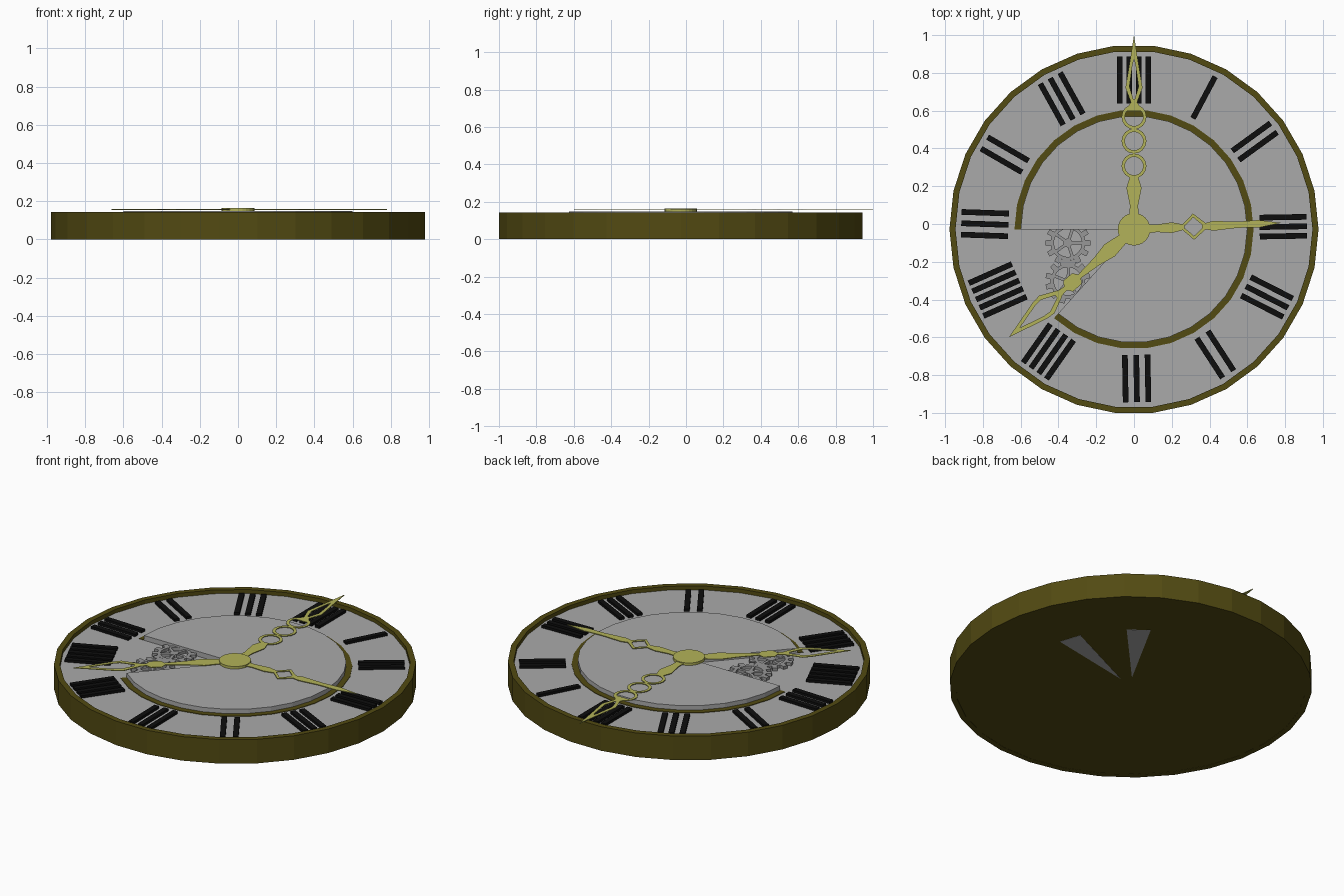
import bpy, bmesh, math
from mathutils import Matrix, Vector

if "Cube" in bpy.data.objects:
    bpy.data.objects.remove(bpy.data.objects["Cube"])

CY = -0.028          # clock centre in y
SIDES = 30
STEP = math.tau / SIDES


def material(name, rgb):
    m = bpy.data.materials.new(name)
    m.diffuse_color = (*rgb, 1)
    m.use_nodes = True
    m.node_tree.nodes["Principled BSDF"].inputs["Base Color"].default_value = m.diffuse_color
    return m


BROWN = material("dark bronze", (0.085, 0.069, 0.006))
GREY = material("dial grey", (0.40, 0.40, 0.40))
GEAR = material("gear grey", (0.31, 0.31, 0.31))
BLACK = material("marker black", (0.004, 0.004, 0.004))
GOLD = material("pale gold", (0.45, 0.45, 0.10))


def finish(name, bm, mat, angle=0.0, x=0.0, y=0.0):
    bmesh.ops.transform(bm, verts=bm.verts, matrix=Matrix.Translation((x, y + CY, 0))
                        @ Matrix.Rotation(angle, 4, 'Z'))
    bmesh.ops.recalc_face_normals(bm, faces=bm.faces)
    me = bpy.data.meshes.new(name)
    bm.to_mesh(me)
    bm.free()
    me.materials.append(mat)
    ob = bpy.data.objects.new(name, me)
    bpy.context.collection.objects.link(ob)
    return ob


def plate(bm, pts, z0, z1):
    """Solid flat plate with the given outline."""
    lo = [bm.verts.new((p[0], p[1], z0)) for p in pts]
    hi = [bm.verts.new((p[0], p[1], z1)) for p in pts]
    bm.faces.new(lo[::-1])
    bm.faces.new(hi)
    n = len(pts)
    for i in range(n):
        j = (i + 1) % n
        bm.faces.new((lo[i], lo[j], hi[j], hi[i]))


def frame(bm, outer, inner, z0, z1, closed=True):
    """Flat plate with an open middle; open-ended arcs get end caps."""
    rows = [[bm.verts.new((*o, z0)), bm.verts.new((*o, z1)),
             bm.verts.new((*i, z1)), bm.verts.new((*i, z0))]
            for o, i in zip(outer, inner)]
    n = len(rows)
    for a in range(n if closed else n - 1):
        r, s = rows[a], rows[(a + 1) % n]
        for k in range(4):
            bm.faces.new((r[k], s[k], s[(k + 1) % 4], r[(k + 1) % 4]))
    if not closed:
        bm.faces.new(rows[0])
        bm.faces.new(rows[-1][::-1])


def arc(r, a0=0, count=SIDES, step=STEP, cx=0.0):
    return [(cx + r * math.cos(a0 + i * step), r * math.sin(a0 + i * step))
            for i in range(count)]


def mirrored(half):
    """Symmetric outline from (distance, half width) pairs."""
    return ([(x, -w) for x, w in half]
            + [(x, w) for x, w in reversed(half) if w > 0])


# --- case: bronze back and raised rim
bm = bmesh.new()
plate(bm, arc(0.96), 0.001, 0.105)
finish("case_back", bm, BROWN)
bm = bmesh.new()
frame(bm, arc(0.977), arc(0.945), 0.0, 0.143)
finish("case_rim", bm, BROWN)

# --- dial, and centre disc with a four-segment cutaway
bm = bmesh.new()
plate(bm, arc(0.946), 0.10, 0.12)
finish("dial", bm, GREY)
START = math.radians(228)
bm = bmesh.new()
plate(bm, [(0, 0)] + arc(0.60, START, 27), 0.11, 0.149)
finish("centre_disc", bm, GREY)
bm = bmesh.new()
frame(bm, arc(0.633, START, 27), arc(0.599, START, 27), 0.11, 0.123, closed=False)
finish("inner_ring", bm, BROWN)

# --- two grey slivers visible on the back
for k in (1, 4):
    bm = bmesh.new()
    a = k * STEP
    plate(bm, [(0.1 * math.cos(a + STEP / 2), 0.1 * math.sin(a + STEP / 2))]
          + arc(0.62, a, 2), 0.0, 0.003)
    finish("back_sliver", bm, GREY)

# --- gears in the cutaway
for gx, gy, turn in ((-0.35, -0.072, 0.0), (-0.35, -0.275, 0.26)):
    bm = bmesh.new()
    teeth, outer, inner = 12, [], []
    for i in range(teeth):
        for f, r in ((-0.30, 0.092), (-0.22, 0.12), (0.22, 0.12), (0.30, 0.092)):
            a = (i + f) * math.tau / teeth
            outer.append((r * math.cos(a), r * math.sin(a)))
            inner.append((0.074 * math.cos(a), 0.074 * math.sin(a)))
    frame(bm, outer, inner, 0.118, 0.138)
    plate(bm, arc(0.024, 0, 12, math.tau / 12), 0.118, 0.139)
    for i in range(5):
        c, s = math.cos(i * math.tau / 5), math.sin(i * math.tau / 5)
        plate(bm, [(c * x - s * y, s * x + c * y) for x, y in
                   ((0.015, -0.008), (0.08, -0.008), (0.08, 0.008), (0.015, 0.008))],
              0.118, 0.137)
    finish("gear", bm, GEAR, turn, gx, gy)

# --- plain bar markers at the hours: (angle, bar count, total width)
MARKERS = [(62, 1, 0.03), (36, 2, 0.09), (1, 3, 0.13), (-27, 3, 0.14), (-57, 2, 0.10),
           (-89, 3, 0.15), (235, 4, 0.18), (204, 5, 0.22), (178, 3, 0.15),
           (150, 2, 0.10), (119, 3, 0.15), (90, 4, 0.18)]
for deg, count, width in MARKERS:
    bm = bmesh.new()
    for i in range(count):
        y = 0 if count == 1 else (i / (count - 1) - 0.5) * (width - 0.03)
        plate(bm, [(0.665, y - 0.015), (0.915, y - 0.015),
                   (0.915, y + 0.015), (0.665, y + 0.015)], 0.115, 0.135)
    finish("hour_marker", bm, BLACK, math.radians(deg))

# --- hands, drawn along x and turned into place
Z0, Z1 = 0.155, 0.159


def spear(bm, half_out, half_in):
    frame(bm, mirrored(half_out), mirrored(half_in), Z0, Z1)


# long hand: stem, three rings, open spear tip
bm = bmesh.new()
plate(bm, mirrored([(0.05, 0.024), (0.13, 0.022), (0.22, 0.040), (0.275, 0.022)]), Z0, Z1)
for cx in (0.335, 0.467, 0.595):
    n = 16
    frame(bm, arc(0.066, 0, n, math.tau / n, cx), arc(0.049, 0, n, math.tau / n, cx), Z0, Z1)
plate(bm, mirrored([(0.625, 0.038), (0.645, 0.034), (0.68, 0.012)]), Z0, Z1)
spear(bm, [(0.66, 0.012), (0.75, 0.045), (0.90, 0.020), (1.028, 0.0)],
      [(0.69, 0.004), (0.755, 0.024), (0.87, 0.008), (0.90, 0.0)])
finish("long_hand", bm, GOLD, math.pi / 2)

# short hand: stem, open lozenge, thin tip
bm = bmesh.new()
plate(bm, mirrored([(0.05, 0.026), (0.12, 0.020), (0.20, 0.028), (0.265, 0.014)]), Z0, Z1)
spear(bm, [(0.255, 0.014), (0.29, 0.045), (0.315, 0.070), (0.345, 0.045), (0.40, 0.0)],
      [(0.268, 0.006), (0.30, 0.034), (0.315, 0.050), (0.333, 0.034), (0.37, 0.0)])
plate(bm, mirrored([(0.36, 0.012), (0.42, 0.026), (0.55, 0.016), (0.66, 0.020),
                    (0.78, 0.0)]), Z0, Z1)
finish("short_hand", bm, GOLD, math.radians(2.5))

# third hand: tapered stem, solid block, open spear tip
bm = bmesh.new()
plate(bm, mirrored([(0.05, 0.024), (0.17, 0.042), (0.26, 0.024), (0.38, 0.012),
                    (0.40, 0.038), (0.46, 0.038), (0.48, 0.012), (0.54, 0.020)]), Z0, Z1)
spear(bm, [(0.52, 0.020), (0.61, 0.062), (0.66, 0.056), (0.875, 0.0)],
      [(0.545, 0.008), (0.62, 0.040), (0.66, 0.036), (0.80, 0.0)])
finish("third_hand", bm, GOLD, math.radians(220.8))

# centre hub
bm = bmesh.new()
plate(bm, arc(0.086, 0, 24, math.tau / 24), 0.145, 0.164)
finish("hub", bm, GOLD)
